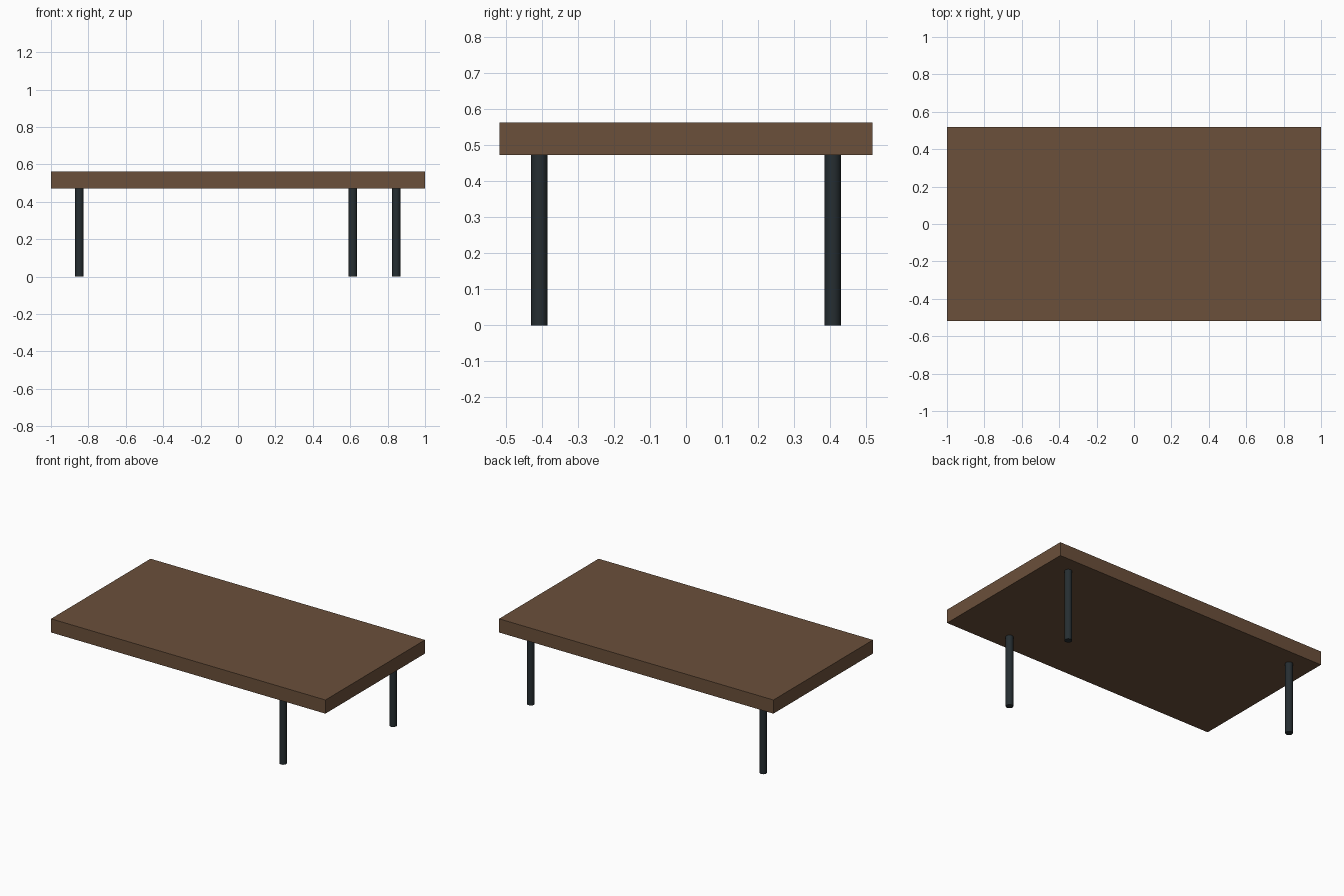
import bpy
import math

cube = bpy.data.objects.get("Cube")
if cube:
    bpy.data.objects.remove(cube, do_unlink=True)

LENGTH, DEPTH = 2.0, 1.036
LEG_HEIGHT, LEG_RADIUS = 0.472, 0.0225
TOP_HEIGHT = 0.562


def material(name, rgb):
    mat = bpy.data.materials.new(name)
    mat.use_nodes = True
    colour = (*rgb, 1.0)
    mat.diffuse_color = colour
    shader = next(n for n in mat.node_tree.nodes if n.type == 'BSDF_PRINCIPLED')
    shader.inputs["Base Color"].default_value = colour
    return mat


def finish(name, mat):
    obj = bpy.context.object
    obj.name = obj.data.name = name
    obj.data.materials.append(mat)
    bpy.ops.object.transform_apply(location=False, rotation=False, scale=True)
    return obj


wood = material("brown_wood", (0.147, 0.08, 0.043))
metal = material("dark_metal", (0.019, 0.027, 0.031))

# Tabletop slab
thickness = TOP_HEIGHT - LEG_HEIGHT
bpy.ops.mesh.primitive_cube_add(size=1, location=(0, 0, LEG_HEIGHT + thickness / 2))
bpy.context.object.scale = (LENGTH, DEPTH, thickness)
finish("tabletop", wood)

# Three round legs: two at the back corners, one set in at the front left
legs = {
    "back_right_leg": (-0.848, 0.407),
    "back_left_leg": (0.846, 0.407),
    "front_left_leg": (0.614, -0.407),
}
for name, (x, y) in legs.items():
    bpy.ops.mesh.primitive_cylinder_add(
        vertices=24, radius=LEG_RADIUS, depth=LEG_HEIGHT, location=(x, y, LEG_HEIGHT / 2))
    finish(name, metal)
    bpy.ops.object.shade_smooth_by_angle(angle=math.radians(30))
